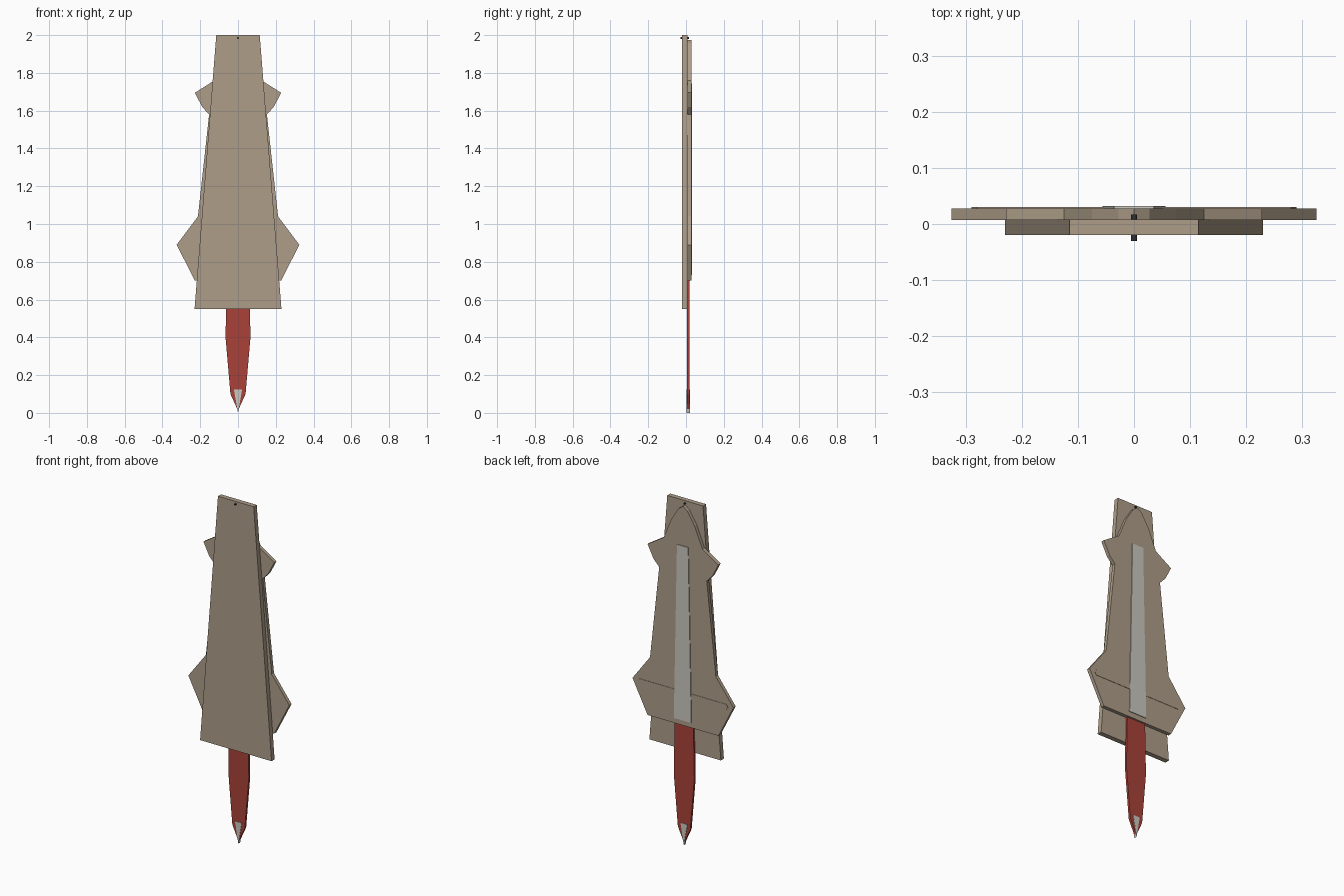
import bpy, bmesh
from math import pi

if "Cube" in bpy.data.objects:
    bpy.data.objects.remove(bpy.data.objects["Cube"])


def material(name, rgb):
    m = bpy.data.materials.new(name)
    m.diffuse_color = (*rgb, 1)
    m.use_nodes = True
    m.node_tree.nodes["Principled BSDF"].inputs["Base Color"].default_value = m.diffuse_color
    return m


TAN = material("tan", (0.42, 0.34, 0.25))
RED = material("red", (0.40, 0.055, 0.042))
PALE = material("pale", (0.60, 0.58, 0.52))
DARK = material("dark", (0.03, 0.03, 0.03))


def slab(name, half, y0, y1, mat):
    """Extrude a symmetric outline, given as (half width, z) from top to bottom."""
    outline = half + [(-x, z) for x, z in reversed(half) if x > 0]
    bm = bmesh.new()
    face = bm.faces.new([bm.verts.new((x, y0, z)) for x, z in outline])
    ext = bmesh.ops.extrude_face_region(bm, geom=[face])
    verts = [g for g in ext["geom"] if isinstance(g, bmesh.types.BMVert)]
    bmesh.ops.translate(bm, verts=verts, vec=(0, y1 - y0, 0))
    bmesh.ops.recalc_face_normals(bm, faces=bm.faces)
    me = bpy.data.meshes.new(name)
    bm.to_mesh(me)
    bm.free()
    me.materials.append(mat)
    ob = bpy.data.objects.new(name, me)
    bpy.context.collection.objects.link(ob)
    return ob


# Tapered front board
slab("front_board", [(0.115, 2.0), (0.23, 0.55)], -0.02, 0.008, TAN)

# Winged back board
slab("back_board", [(0, 1.975), (0.028, 1.955), (0.075, 1.88), (0.125, 1.76),
                    (0.228, 1.695), (0.19, 1.62), (0.153, 1.58), (0.212, 1.04),
                    (0.325, 0.89), (0.228, 0.70)], 0.0075, 0.028, TAN)

# Raised strip and crossbar on the back
slab("back_strip", [(0.036, 1.745), (0.056, 0.73)], 0.027, 0.032, PALE)
slab("back_crossbar", [(0.28, 0.898), (0.29, 0.882), (0.28, 0.865)], 0.027, 0.030, TAN)

# Red tongue with a pale tip
slab("tongue", [(0.06, 0.72), (0.066, 0.40), (0.04, 0.10), (0, 0.012)], 0.005, 0.018, RED)
slab("tongue_tip", [(0.022, 0.125), (0, 0.0)], 0.003, 0.020, PALE)

# Hanging pin through the top
bpy.ops.mesh.primitive_cylinder_add(vertices=12, radius=0.005, depth=0.047,
                                    location=(0, -0.0065, 1.985), rotation=(pi / 2, 0, 0))
pin = bpy.context.object
pin.name = "hanging_pin"
pin.data.materials.append(DARK)
